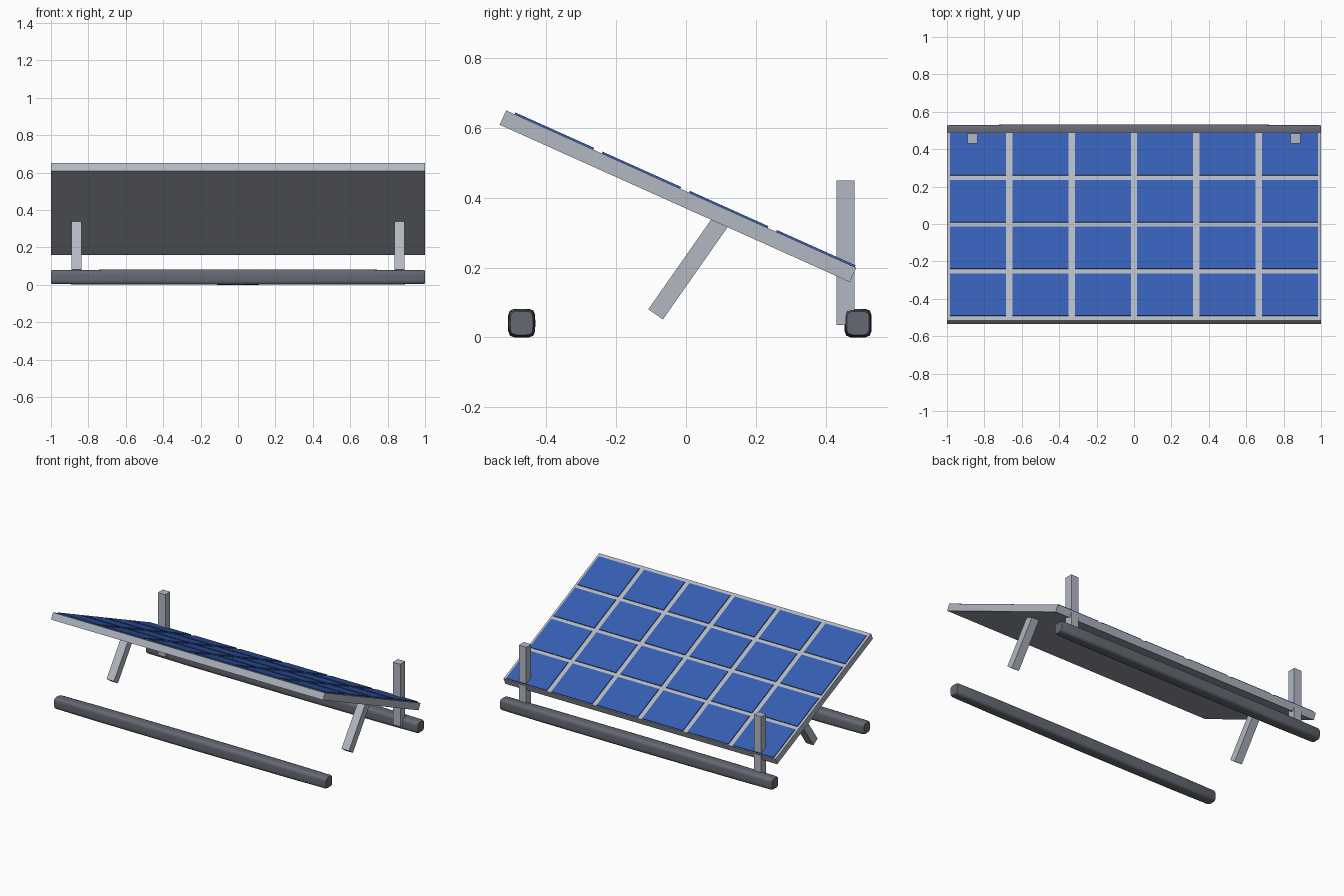
import bpy, math
from mathutils import Matrix, Vector

if "Cube" in bpy.data.objects:
    bpy.data.objects.remove(bpy.data.objects["Cube"])


def material(name, color):
    m = bpy.data.materials.new(name)
    m.diffuse_color = (*color, 1)
    m.use_nodes = True
    m.node_tree.nodes["Principled BSDF"].inputs["Base Color"].default_value = m.diffuse_color
    return m


METAL = material("light_metal", (0.45, 0.48, 0.54))
DARK = material("dark_metal", (0.13, 0.14, 0.17))
BLUE = material("cell_blue", (0.035, 0.11, 0.45))


def mesh_object(name, verts, faces, mat):
    me = bpy.data.meshes.new(name)
    me.from_pydata(verts, [], faces)
    me.materials.append(mat)
    ob = bpy.data.objects.new(name, me)
    bpy.context.collection.objects.link(ob)
    return ob


BOX_FACES = [(0, 1, 3, 2), (4, 6, 7, 5), (0, 4, 5, 1), (2, 3, 7, 6), (0, 2, 6, 4), (1, 5, 7, 3)]


def box(name, size, mat, matrix):
    verts = [(x * size[0] / 2, y * size[1] / 2, z * size[2] / 2)
             for x in (-1, 1) for y in (-1, 1) for z in (-1, 1)]
    ob = mesh_object(name, verts, BOX_FACES, mat)
    ob.matrix_world = matrix
    return ob


# Tilted panel frame
tilt = Matrix.Translation((0, -0.023, 0.4045)) @ Matrix.Rotation(math.radians(-24.2), 4, 'X')
box("panel_frame", (2.0, 1.1, 0.045), METAL, tilt)

# Solar cells, 6 by 4, slightly proud of the frame
for r in range(4):
    for c in range(6):
        offset = Matrix.Translation(((c - 2.5) * 0.3335, (r - 1.5) * 0.274 + 0.011, 0.022))
        box(f"solar_cell_{r}_{c}", (0.3, 0.247, 0.012), BLUE, tilt @ offset)

# Slanted struts under the panel and upright posts at the back
for side, x in (("left", -0.864), ("right", 0.864)):
    slant = (Matrix.Translation((x, -0.087, 0.066))
             @ Matrix.Rotation(math.radians(-35), 4, 'X')
             @ Matrix.Translation((0, 0, 0.165)))
    box(f"strut_{side}", (0.055, 0.051, 0.33), METAL, slant)
    box(f"post_{side}", (0.055, 0.052, 0.415), METAL, Matrix.Translation((x, 0.457, 0.2425)))


# Base rails: rounded-square section, slightly fuller in the middle
def rail(name, y):
    n, verts, faces = 24, [], []
    stations = [(-1, 0.82), (-0.99, 0.91), (-0.7, 0.97), (0, 1), (0.7, 0.97), (0.99, 0.91), (1, 0.82)]
    for x, s in stations:
        for i in range(n):
            a = 2 * math.pi * i / n
            ca, sa = math.cos(a), math.sin(a)
            rad = s * (abs(ca) ** 5 + abs(sa) ** 5) ** (-1 / 5)
            verts.append((x, 0.039 * rad * ca, 0.041 * rad * sa))
    for k in range(len(stations) - 1):
        for i in range(n):
            j = (i + 1) % n
            faces.append((k * n + i, k * n + j, (k + 1) * n + j, (k + 1) * n + i)[::-1])
    faces.append(tuple(range(n))[::-1])
    faces.append(tuple(range(len(verts) - n, len(verts))))
    ob = mesh_object(name, verts, faces, DARK)
    ob.location = (0, y, 0.041)
    bpy.ops.object.select_all(action='DESELECT')
    ob.select_set(True)
    bpy.context.view_layer.objects.active = ob
    bpy.ops.object.shade_smooth_by_angle(angle=math.radians(50))


rail("front_rail", -0.471)
rail("rear_rail", 0.493)
